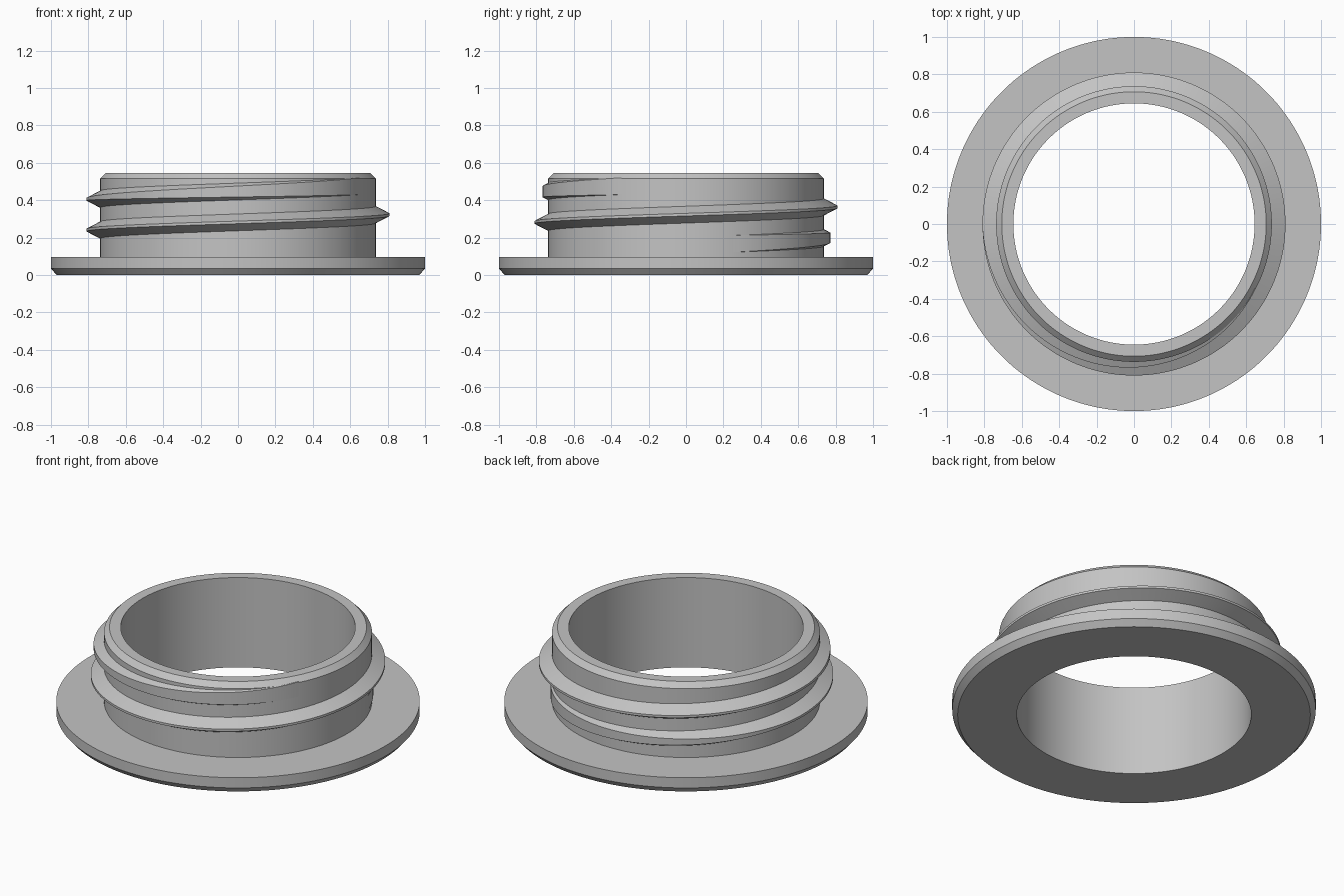
import bpy, bmesh
from math import cos, sin, radians

cube = bpy.data.objects.get("Cube")
if cube:
    bpy.data.objects.remove(cube)

GREY = (0.55, 0.55, 0.55, 1)
grey = bpy.data.materials.new("plain grey")
grey.use_nodes = True
grey.diffuse_color = GREY
grey.node_tree.nodes["Principled BSDF"].inputs["Base Color"].default_value = GREY


def sweep(name, sections, closed):
    """Join (angle, [(radius, z), ...]) sections around z into a solid."""
    bm = bmesh.new()
    rings = [[bm.verts.new((r * cos(a), r * sin(a), z)) for r, z in pts]
             for a, pts in sections]
    pairs = list(zip(rings, rings[1:]))
    if closed:
        pairs.append((rings[-1], rings[0]))
    else:
        bm.faces.new(rings[0])
        bm.faces.new(rings[-1])
    for p, q in pairs:
        n = len(p)
        for i in range(n):
            j = (i + 1) % n
            bm.faces.new((p[i], p[j], q[j], q[i]))
    bmesh.ops.recalc_face_normals(bm, faces=bm.faces)
    mesh = bpy.data.meshes.new(name)
    bm.to_mesh(mesh)
    bm.free()
    mesh.materials.append(grey)
    obj = bpy.data.objects.new(name, mesh)
    bpy.context.collection.objects.link(obj)
    bpy.ops.object.select_all(action='DESELECT')
    obj.select_set(True)
    bpy.context.view_layer.objects.active = obj
    bpy.ops.object.shade_smooth_by_angle(angle=radians(20))
    return obj


# Hollow neck with a chamfered rim and a wide flange at its foot
BORE, NECK, TOP = 0.645, 0.737, 0.545
profile = [(BORE, 0), (0.97, 0), (1, 0.035), (1, 0.097), (NECK, 0.097),
           (NECK, TOP - 0.03), (NECK - 0.03, TOP), (BORE, TOP)]
SEGMENTS = 180
sweep("flanged_neck",
      [(radians(360 * i / SEGMENTS), profile) for i in range(SEGMENTS)], True)

# Screw thread: its crest is cut down to the neck surface at both ends
START, END, FADE = 20, 692, 150
PITCH, CREST, HALF, TIP = 0.165, 0.81, 0.045, 0.007
sections = []
for deg in range(START, END + 1, 2):
    t = min(1, (deg - START) / FADE, (END - deg) / FADE)
    z = 0.24 + PITCH * (deg - 180) / 360
    radius = NECK + (CREST - NECK) * t
    flat = HALF + (TIP - HALF) * t
    sections.append((radians(deg), [
        (NECK - 0.02, z - HALF), (NECK, z - HALF), (radius, z - flat),
        (radius, z + flat), (NECK, z + HALF), (NECK - 0.02, z + HALF)]))
sweep("screw_thread", sections, False)
